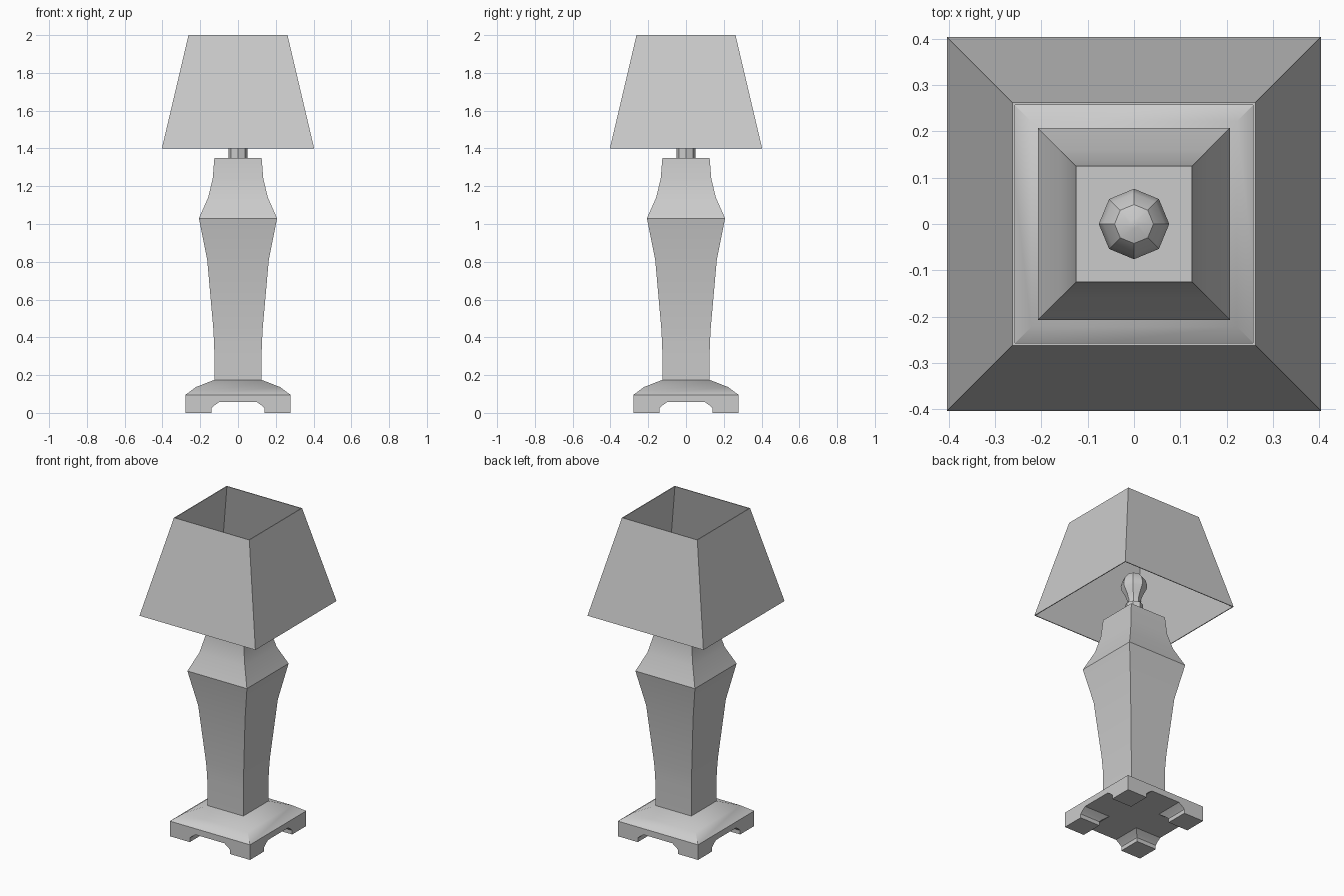
import bpy, bmesh, math

if "Cube" in bpy.data.objects:
    bpy.data.objects.remove(bpy.data.objects["Cube"])


def loft(name, rings, caps=(True, True), closed=False):
    """Skin a list of equal-length point rings into one object."""
    bm = bmesh.new()
    vs = [[bm.verts.new(p) for p in ring] for ring in rings]
    n = len(vs[0])
    pairs = list(zip(vs, vs[1:]))
    if closed:
        pairs.append((vs[-1], vs[0]))
    for a, b in pairs:
        for i in range(n):
            j = (i + 1) % n
            bm.faces.new((a[i], a[j], b[j], b[i]))
    if not closed:
        if caps[0]:
            bm.faces.new(vs[0][::-1])
        if caps[1]:
            bm.faces.new(vs[-1])
    bmesh.ops.recalc_face_normals(bm, faces=bm.faces[:])
    me = bpy.data.meshes.new(name)
    bm.to_mesh(me)
    bm.free()
    ob = bpy.data.objects.new(name, me)
    bpy.context.collection.objects.link(ob)
    bpy.ops.object.select_all(action='DESELECT')
    ob.select_set(True)
    bpy.context.view_layer.objects.active = ob
    bpy.ops.object.shade_smooth_by_angle(angle=math.radians(30))
    return ob


def square(h, z):
    return [(-h, -h, z), (h, -h, z), (h, h, z), (-h, h, z)]


def circle(r, z, n=8):
    return [(r * math.cos(2 * math.pi * i / n), r * math.sin(2 * math.pi * i / n), z)
            for i in range(n)]


# Base plate with sloped top
BASE, UNDER = 0.279, 0.057
loft("base", [square(h, z) for h, z in
              [(BASE, UNDER), (BASE, 0.095), (0.222, 0.137), (0.125, 0.175)]])

# Four corner feet, flaring inward where they meet the plate
foot_profile = [(0.14, 0.0), (0.14, 0.025), (0.128, 0.037), (0.10, UNDER)]
for sx in (-1, 1):
    for sy in (-1, 1):
        rings = [[(sx * w, sy * w, z), (sx * BASE, sy * w, z),
                  (sx * BASE, sy * BASE, z), (sx * w, sy * BASE, z)]
                 for w, z in foot_profile]
        loft("foot", rings, caps=(True, False))

# Square vase-shaped body
body_profile = [(0.124, 0.175), (0.126, 0.36), (0.131, 0.45), (0.163, 0.81),
                (0.207, 1.03), (0.158, 1.14), (0.134, 1.24), (0.125, 1.35)]
loft("body", [square(h, z) for h, z in body_profile])

# Socket and bulb
loft("socket", [circle(0.051, z) for z in (1.35, 1.44)])
bulb_profile = [(0.04, 1.44), (0.038, 1.465), (0.05, 1.50), (0.072, 1.54),
                (0.076, 1.565), (0.066, 1.60), (0.042, 1.63), (0.01, 1.641)]
loft("bulb", [circle(r, z) for r, z in bulb_profile])

# Thin tapered shade, open at both ends
loft("shade", [square(h, z) for h, z in
               [(0.403, 1.40), (0.262, 2.0), (0.257, 2.0), (0.398, 1.40)]],
     closed=True)
